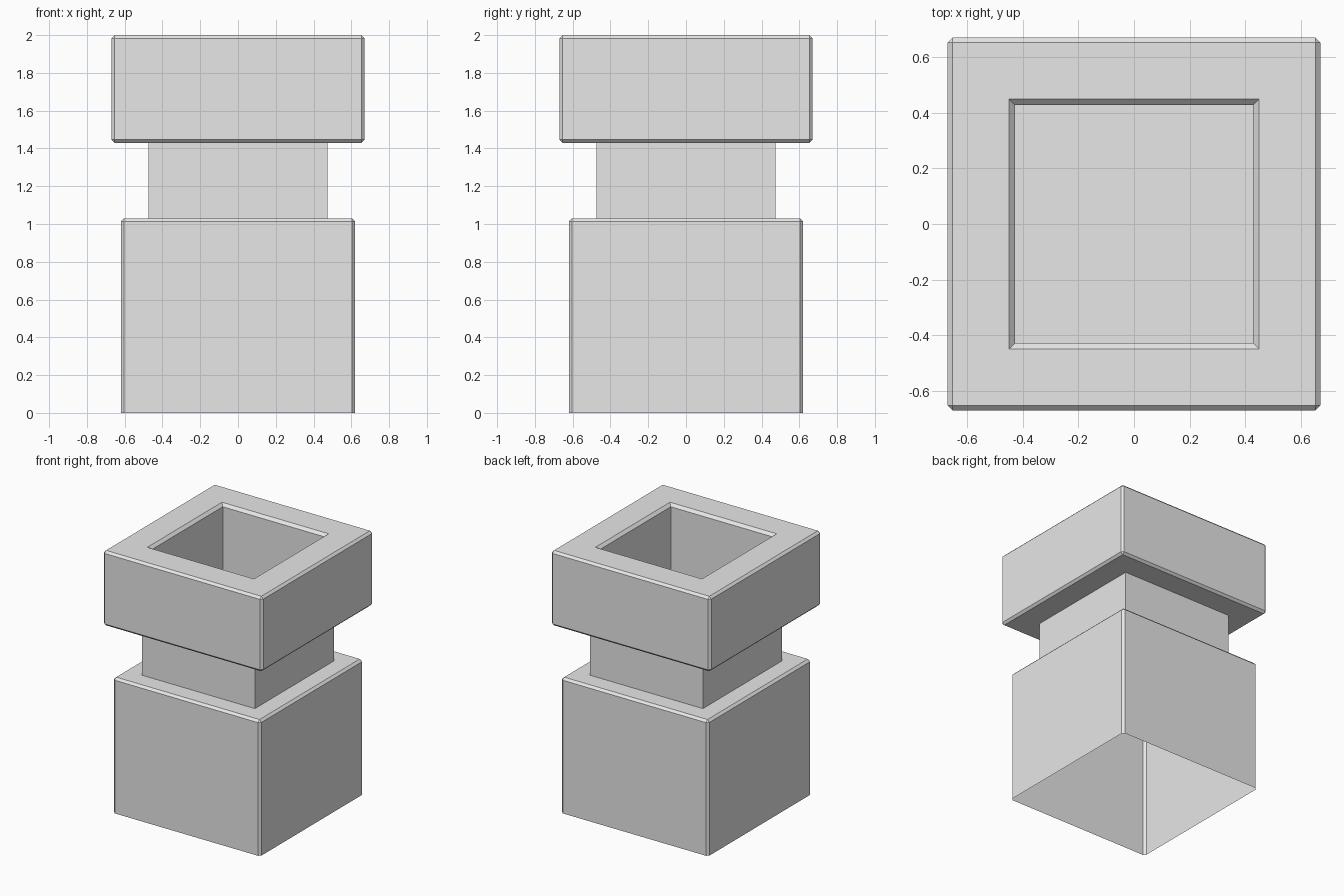
import bpy
import bmesh

cube = bpy.data.objects.get("Cube")
if cube:
    bpy.data.objects.remove(cube, do_unlink=True)

# Single flat colour
grey = bpy.data.materials.new("light_grey")
grey.use_nodes = True
colour = (0.8, 0.8, 0.8, 1)
grey.diffuse_color = colour
grey.node_tree.nodes["Principled BSDF"].inputs["Base Color"].default_value = colour

CHAMFER = 0.017
RIM_CHAMFER = 0.021

# Half width and height of each square ring, from the open foot to the pit floor
PROFILE = [
    (0.62, 0.0), (0.62, 1.03),     # base
    (0.475, 1.03), (0.475, 1.43),  # neck
    (0.67, 1.43), (0.67, 2.0),     # collar
    (0.428, 2.0), (0.428, 1.43),   # pit
]


def add_ring(bm, half, z):
    corners = ((-1, -1), (1, -1), (1, 1), (-1, 1))
    return [bm.verts.new((x * half, y * half, z)) for x, y in corners]


def ring_edges(bm, ring):
    return [bm.edges.get((ring[i], ring[(i + 1) % 4])) for i in range(4)]


def upright_edges(bm, low, high):
    return [bm.edges.get(pair) for pair in zip(low, high)]


# Stack the rings into one continuous shell
bm = bmesh.new()
rings = [add_ring(bm, half, z) for half, z in PROFILE]
for low, high in zip(rings, rings[1:]):
    for i in range(4):
        j = (i + 1) % 4
        bm.faces.new((low[i], low[j], high[j], high[i]))
bm.faces.new(rings[-1])

foot, base_top, neck_low, neck_top, collar_low, collar_top, rim, floor = rings

# Chamfer the pit rim, then the outer edges of base and collar
outer = (upright_edges(bm, foot, base_top) + ring_edges(bm, base_top)
         + upright_edges(bm, collar_low, collar_top)
         + ring_edges(bm, collar_low) + ring_edges(bm, collar_top))
rim_edges = ring_edges(bm, rim)
for edges, width in ((rim_edges, RIM_CHAMFER), (outer, CHAMFER)):
    bmesh.ops.bevel(bm, geom=edges, offset=width, offset_type='OFFSET',
                    segments=1, profile=0.5, affect='EDGES')

mesh = bpy.data.meshes.new("square_pillar_shell")
bm.to_mesh(mesh)
bm.free()
mesh.materials.append(grey)
pillar = bpy.data.objects.new("square_pillar_shell", mesh)
bpy.context.collection.objects.link(pillar)
